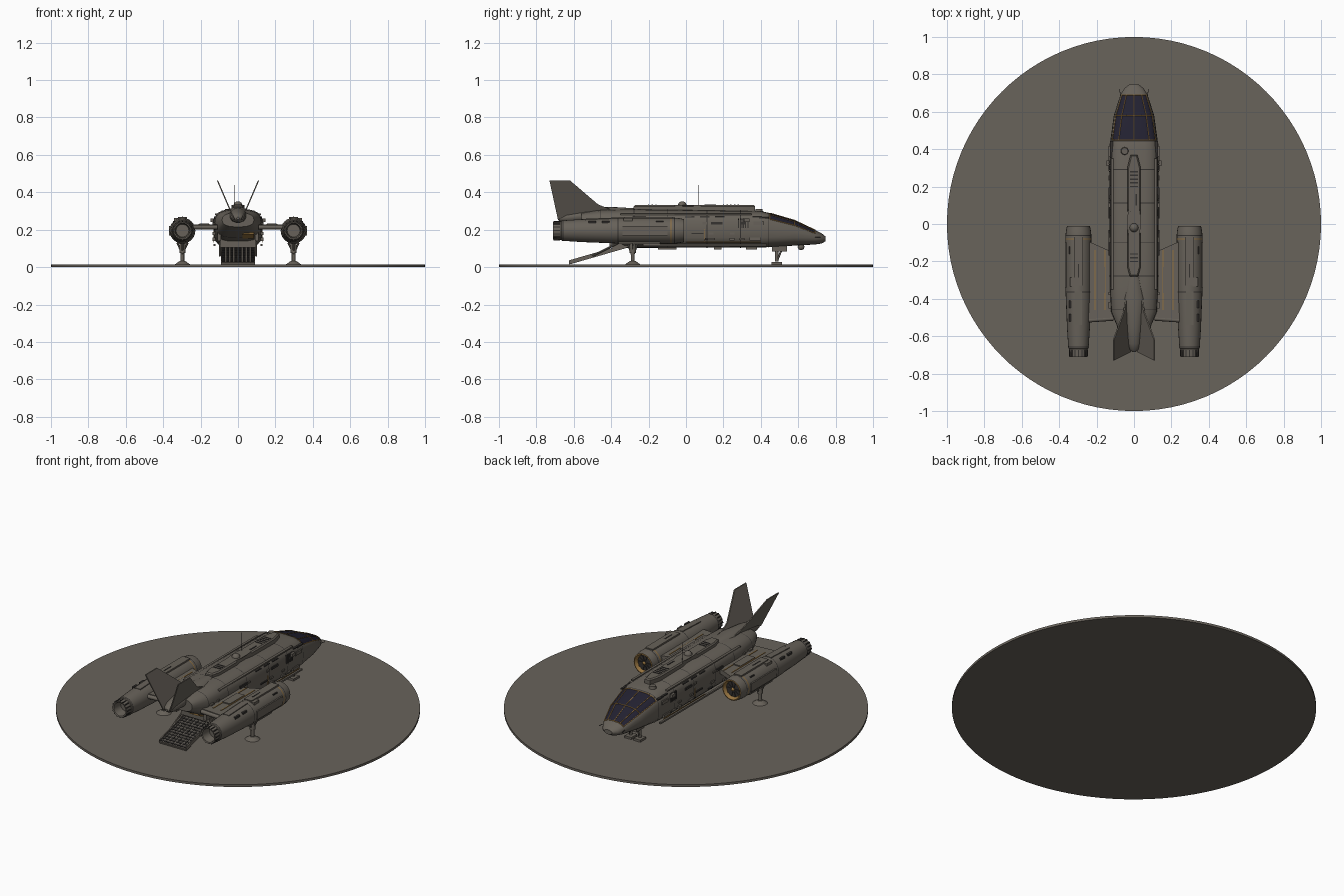
import bpy, bmesh, math, random
from mathutils import Vector, Matrix

random.seed(4)
cube = bpy.data.objects.get("Cube")
if cube:
    bpy.data.objects.remove(cube)


def material(name, rgb):
    m = bpy.data.materials.new(name)
    m.use_nodes = True
    m.diffuse_color = (*rgb, 1)
    m.node_tree.nodes["Principled BSDF"].inputs["Base Color"].default_value = (*rgb, 1)
    return m


HULL = material("warm grey hull", (0.135, 0.12, 0.1))
PAD = material("pad grey", (0.14, 0.125, 0.105))
DARK = material("dark trim", (0.035, 0.032, 0.03))
GLASS = material("navy glass", (0.016, 0.015, 0.03))
GOLD = material("ochre trim", (0.3, 0.17, 0.05))


def finish(name, bm, *mats):
    bmesh.ops.recalc_face_normals(bm, faces=bm.faces)
    mesh = bpy.data.meshes.new(name)
    bm.to_mesh(mesh)
    bm.free()
    ob = bpy.data.objects.new(name, mesh)
    bpy.context.collection.objects.link(ob)
    for m in mats:
        mesh.materials.append(m)
    bpy.ops.object.select_all(action="DESELECT")
    ob.select_set(True)
    bpy.context.view_layer.objects.active = ob
    bpy.ops.object.shade_smooth_by_angle(angle=math.radians(32))
    return ob


def box(bm, c, size, rot=Matrix()):
    m = Matrix.Translation(c) @ rot @ Matrix.Diagonal((*size, 1))
    bmesh.ops.create_cube(bm, size=1, matrix=m)


def rod(bm, p, q, r1, r2=None, n=12):
    p, q = Vector(p), Vector(q)
    m = Matrix.Translation((p + q) / 2) @ (q - p).to_track_quat("Z", "Y").to_matrix().to_4x4()
    bmesh.ops.create_cone(bm, cap_ends=True, segments=n, radius1=r1,
                          radius2=r1 if r2 is None else r2, depth=(q - p).length, matrix=m)


def prism(bm, pts, offset):
    a = [bm.verts.new(p) for p in pts]
    b = [bm.verts.new(Vector(p) + Vector(offset)) for p in pts]
    bm.faces.new(a)
    bm.faces.new(b[::-1])
    for i in range(len(a)):
        j = (i + 1) % len(a)
        bm.faces.new((a[i], a[j], b[j], b[i]))


def loft(bm, rings, caps=True):
    vs = [[bm.verts.new(p) for p in r] for r in rings]
    n = len(vs[0])
    for a, b in zip(vs, vs[1:]):
        for i in range(n):
            bm.faces.new((a[i], a[(i + 1) % n], b[(i + 1) % n], b[i]))
    if caps:
        bm.faces.new(vs[0])
        bm.faces.new(vs[-1])


# Fuselage stations: y, half width, bottom, top, squareness
STATIONS = [(-.56, .085, .215, .29, 2.6), (-.47, .122, .165, .305, 3), (-.33, .13, .103, .31, 3.4),
            (.40, .13, .105, .30, 3.4), (.45, .126, .107, .288, 3.2), (.58, .108, .115, .25, 2.8),
            (.69, .073, .121, .198, 2.4), (.725, .052, .126, .181, 2.2), (.745, .026, .138, .165, 2)]
SEGS = 24


def point(y, deg, grow=0.0):
    for s, t in zip(STATIONS, STATIONS[1:]):
        if y <= t[0]:
            break
    f = (y - s[0]) / (t[0] - s[0])
    hw, zb, zt, n = (u + (v - u) * f for u, v in zip(s[1:], t[1:]))
    c, d = math.cos(math.radians(deg)), math.sin(math.radians(deg))
    x = math.copysign(abs(c) ** (2 / n), c) * (hw + grow)
    z = math.copysign(abs(d) ** (2 / n), d) * ((zt - zb) / 2 + grow)
    return Vector((x, y, (zt + zb) / 2 + z))


def section(y, grow=0.0):
    return [point(y, 360 * i / SEGS, grow) for i in range(SEGS)]


bm = bmesh.new()
loft(bm, [section(s[0]) for s in STATIONS])
low_edge = lambda y: point(y, 29).z
for f in bm.faces:
    c = f.calc_center_median()
    if .45 < c.y < .69 and c.z > low_edge(c.y):
        f.material_index = 1
finish("fuselage", bm, HULL, GLASS)

# Canopy frame follows the hull surface
bm = bmesh.new()
for deg in (30, 60, 90, 120, 150):
    for y0, y1 in ((.45, .58), (.58, .69)):
        rod(bm, point(y0, deg), point(y1, deg), .0028, n=6)
for y in (.45, .58, .69):
    for deg in range(30, 150, 15):
        rod(bm, point(y, deg), point(y, deg + 15), .0028, n=6)
finish("canopy_frame", bm, GOLD)

# Hull seams
bm = bmesh.new()
for y in (-.46, -.28, -.1, .11, .29, .44):
    loft(bm, [section(y, .0012), section(y + .004, .0012)], caps=False)
finish("hull_seams", bm, DARK)

# Dorsal spine with bevelled ends and a sensor dome
bm = bmesh.new()
outline = [(-.022, -.28), (.022, -.28), (.036, -.23), (.036, -.06), (.028, -.02), (.028, .04),
           (.036, .08), (.036, .3), (.018, .37), (-.018, .37), (-.036, .3), (-.036, .08),
           (-.028, .04), (-.028, -.02), (-.036, -.06), (-.036, -.23)]
prism(bm, [(x, y, .295) for x, y in outline], (0, 0, .036))
bmesh.ops.bevel(bm, geom=[e for e in bm.edges if all(v.co.z > .32 for v in e.verts)],
                offset=.007, segments=1, affect="EDGES")
bmesh.ops.create_uvsphere(bm, u_segments=16, v_segments=8, radius=.024,
                          matrix=Matrix.Translation((0, -.02, .328)))
rod(bm, (-.05, .39, .29), (-.05, .39, .312), .022, .018, 16)
finish("dorsal_spine", bm, HULL)

bm = bmesh.new()
for y in (-.2, -.18, -.16, .2, .22, .24, .26, .28):
    box(bm, (0, y, .331), (.044, .007, .005))
box(bm, (.012, .13, .331), (.008, .06, .005))
rod(bm, (-.02, .065, .32), (-.02, .065, .44), .0015, n=6)
for s in (-1, 1):
    rod(bm, (s * .066, .66, .16), (s * .078, .72, .16), .002, n=6)
finish("spine_vents_and_aerials", bm, DARK)

# Tail cone
bm = bmesh.new()
tail = [(-.28, .03, .3, .015), (-.4, .06, .288, .034), (-.55, .045, .275, .04),
        (-.64, .036, .266, .03), (-.67, .026, .262, .02), (-.685, .008, .26, .007)]
loft(bm, [[(w * math.cos(math.tau * i / 16), y, z + h * math.sin(math.tau * i / 16))
           for i in range(16)] for y, w, z, h in tail])
finish("tail_cone", bm, HULL)

# Side fittings: ledges, lockers, vents and trim, the same on both flanks
bm, trim, gold = bmesh.new(), bmesh.new(), bmesh.new()
fittings = [(random.uniform(-.45, .42), random.choice((.15, .18, .235, .265)),
             random.uniform(.015, .07), random.uniform(.006, .02)) for i in range(26)]
for s in (-1, 1):
    for k, (y, z, length, height) in enumerate(fittings):
        x = .128 if z < .25 else .12
        box(trim if k % 3 == 0 else bm, (s * x, y, z), (.014, length, height))
    box(bm, (s * .116, .0, .283), (.014, .7, .008))
    box(bm, (s * .126, .1, .118), (.012, .66, .01))
    for i in range(5):
        box(trim, (s * .13, .28 + i * .013, .235), (.008, .006, .05))
    for y in (.02, .1, .18, .38):
        box(trim, (s * .121, y, .268), (.012, .05, .006))
    box(gold, (s * .13, .2, .134), (.004, .4, .004))
    box(gold, (s * .13, .1, .17), (.004, .003, .07))
    box(bm, (s * .14, .325, .25), (.014, .03, .02))
finish("side_fittings", bm, HULL)
finish("side_vents", trim, DARK)

# Rear bulkhead patches
slope = Matrix.Rotation(-math.atan2(.062, .14), 4, "X")
box(gold, (.055, -.47, .168), (.06, .06, .008), slope)
box(gold, (-.06, -.39, .13), (.05, .04, .008), slope)
finish("ochre_markings", gold, GOLD)
bm = bmesh.new()
box(bm, (0, -.36, .14), (.19, .1, .07))
for x in (-.1, .1):
    box(bm, (x, -.43, .19), (.02, .06, .1))
finish("rear_bay_frame", bm, HULL)

# Loading ramp with treads and side rails
bm, treads = bmesh.new(), bmesh.new()
top, foot = Vector((0, -.32, .108)), Vector((0, -.625, .02))
tilt = Matrix.Rotation(math.atan2(top.z - foot.z, top.y - foot.y), 4, "X")
length = (top - foot).length
box(bm, (top + foot) / 2, (.18, length, .012), tilt)
for i in range(15):
    at = foot.lerp(top, (i + .5) / 15)
    for j in range(8):
        box(treads, at + Vector((-.077 + j * .022, 0, .008)), (.015, .012, .005), tilt)
for x in (-.088, .088):
    box(bm, (top + foot) / 2 + Vector((x, 0, .008)), (.006, length, .016), tilt)
    rod(bm, (x * 1.1, -.34, .14), (x * 1.1, -.5, .06), .005, n=8)
finish("loading_ramp", bm, HULL)
finish("ramp_treads", treads, DARK)

# Belly gear: lockers, chin sensor and nose leg
bm = bmesh.new()
for y, w in ((-.1, .1), (.17, .04), (.35, .06)):
    box(bm, (0, y, .104), (.12, w, .018))
bmesh.ops.create_uvsphere(bm, u_segments=12, v_segments=8, radius=.018,
                          matrix=Matrix.Translation((0, .615, .108)))
box(bm, (0, .5, .1), (.09, .08, .035))
for x in (-.03, .03):
    rod(bm, (x, .485, .1), (x, .485, .03), .009)
    rod(bm, (x, .51, .09), (x, .49, .04), .005)
    box(bm, (x, .485, .02), (.045, .055, .014))
finish("nose_gear", bm, HULL)

# Engine profile: y, radius
POD = [(-.03, .046), (-.01, .056), (-.012, .062), (-.04, .067), (-.06, .069), (-.36, .069),
       (-.56, .061), (-.665, .054), (-.668, .05), (-.71, .047), (-.708, .04), (-.65, .034)]
EX, EZ = .297, .195


def ring(x, y, r, n=24):
    return [(x + r * math.cos(math.tau * i / n), y, EZ + r * math.sin(math.tau * i / n)) for i in range(n)]


for s, side in ((-1, "right"), (1, "left")):
    x = s * EX
    bm = bmesh.new()
    loft(bm, [ring(x, y, r) for y, r in POD])
    for f in bm.faces:
        c = f.calc_center_median()
        if c.y > -.035 and abs(f.normal.y) < 2 and (c.x - x) ** 2 + (c.z - EZ) ** 2 > .002:
            f.material_index = 1 if c.y > -.025 else 0
        if c.y > -.031 and len(f.verts) > 4 or c.y < -.65 and len(f.verts) > 4:
            f.material_index = 2
    finish(side + "_engine", bm, HULL, GOLD, DARK)

    # Armour plates on the pod and a box keel
    bm = bmesh.new()
    box(bm, (x, -.2, EZ + .066), (.05, .26, .014))
    box(bm, (x, -.45, EZ + .06), (.04, .18, .014), Matrix.Rotation(.04, 4, "X"))
    box(bm, (x + s * .066, -.22, EZ), (.012, .24, .05))
    box(bm, (x + s * .03, -.31, EZ + .06), (.03, .05, .016))
    box(bm, (x, -.25, EZ - .064), (.06, .22, .014))
    finish(side + "_engine_plates", bm, HULL)

    # Fan, exhaust and seams
    bm = bmesh.new()
    for i in range(10):
        turn = Matrix.Rotation(math.tau * i / 10, 4, "Y")
        box(bm, Vector((x, -.026, EZ)) + turn @ Vector((.025, 0, 0)), (.036, .004, .008), turn)
    for y, r in ((-.06, .0695), (-.36, .0695), (-.655, .0555)):
        loft(bm, [ring(x, y, r), ring(x, y - .005, r)], caps=False)
    for i in range(16):
        a = math.tau * i / 16
        box(bm, (x + .049 * math.cos(a), -.69, EZ + .049 * math.sin(a)), (.005, .035, .005))
    box(bm, (x, -.25, EZ + .073), (.006, .07, .003))
    for y in (-.14, -.43, -.5):
        box(bm, (x + s * .045, y, EZ + .046), (.012, .04, .012))
    finish(side + "_engine_trim", bm, DARK)
    bm = bmesh.new()
    rod(bm, (x, -.03, EZ), (x, -.012, EZ), .014, .004)
    loft(bm, [ring(x, -.078, .0698), ring(x, -.084, .0698)], caps=False)
    finish(side + "_engine_rings", bm, GOLD)

    # Wing stub with painted lines
    bm = bmesh.new()
    prism(bm, [(s * a, y, .2) for a, y in ((.11, -.15), (.16, -.13), (.25, -.09), (.25, -.51), (.11, -.5))],
          (0, 0, .028))
    rod(bm, (s * .11, -.505, .214), (s * .25, -.515, .214), .012)
    box(bm, (s * .18, -.3, .23), (.05, .14, .008))
    finish(side + "_wing", bm, HULL)
    bm = bmesh.new()
    for a in (.155, .208):
        box(bm, (s * a, -.3, .229), (.005, .32, .004))
    finish(side + "_wing_lines", bm, GOLD)

    # Splayed tail fin
    bm = bmesh.new()
    lean = lambda z: s * (.035 + (z - .29) * .43)
    prism(bm, [(lean(z) - s * .003, y, z) for y, z in ((-.685, .255), (-.73, .463), (-.62, .463), (-.47, .335), (-.37, .295))],
          (s * .007, 0, 0))
    finish(side + "_fin", bm, HULL)

    # Main leg
    bm = bmesh.new()
    y = -.285
    rod(bm, (x, y, .14), (x, y, .075), .017)
    rod(bm, (x, y, .08), (x, y, .03), .01)
    rod(bm, (x, y, .012), (x, y, .032), .044, .016, 20)
    for d in (-.028, .028):
        rod(bm, (x, y + d, .13), (x, y, .055), .005, n=8)
        rod(bm, (x + d, y, .13), (x, y, .07), .005, n=8)
    finish(side + "_leg", bm, HULL)

# Landing pad
bm = bmesh.new()
rod(bm, (0, 0, 0), (0, 0, .014), 1, n=96)
finish("landing_pad", bm, PAD)
